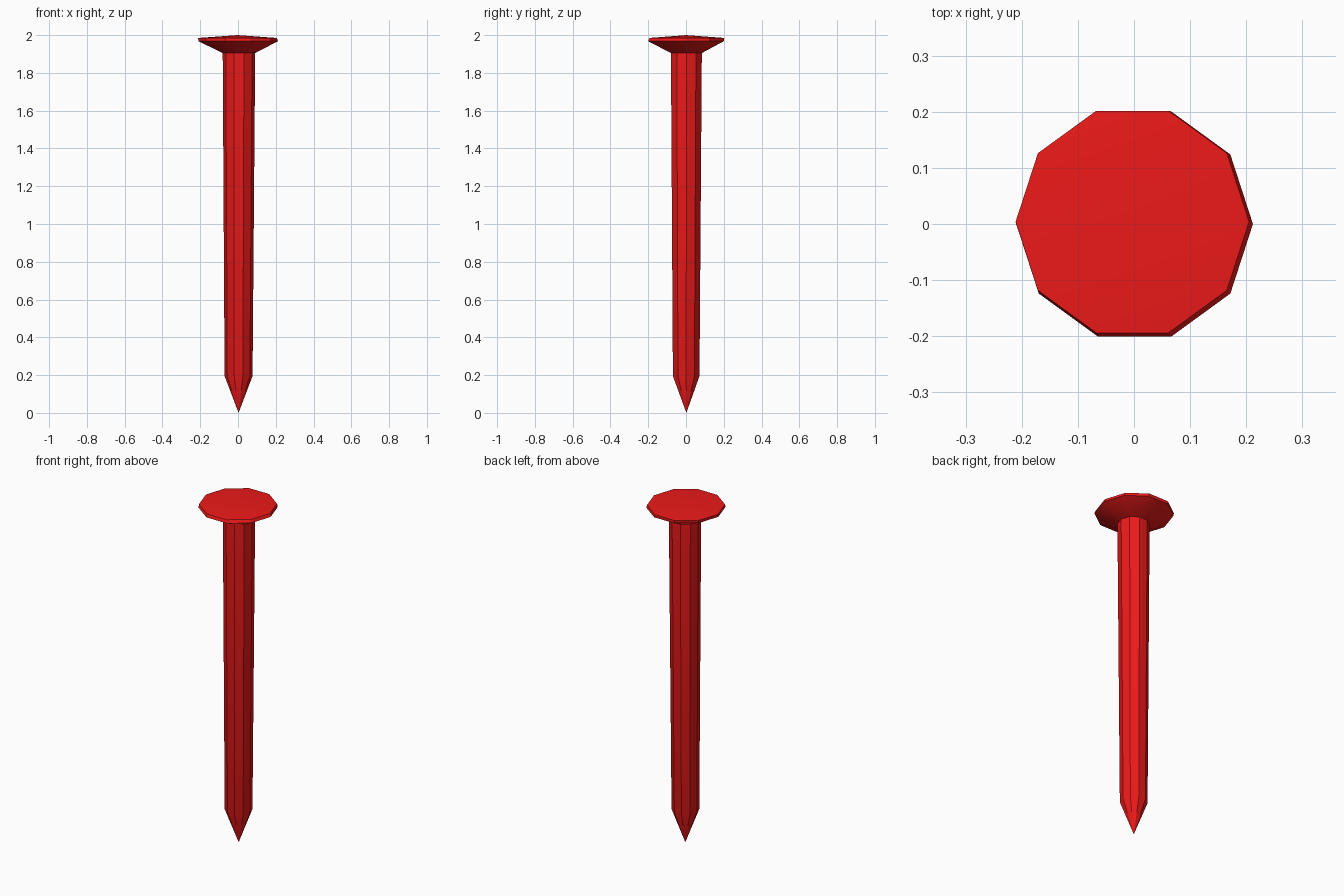
import bpy, bmesh, math

if "Cube" in bpy.data.objects:
    bpy.data.objects.remove(bpy.data.objects["Cube"])

SIDES = 10

red = bpy.data.materials.new("red")
red.diffuse_color = (0.85, 0.01, 0.01, 1)
red.use_nodes = True
red.node_tree.nodes["Principled BSDF"].inputs["Base Color"].default_value = red.diffuse_color


def loft(name, rings):
    """Skin ten-sided rings given as (x, y, z, radius); radius 0 is a point."""
    bm = bmesh.new()
    loops = []
    for x, y, z, r in rings:
        n = SIDES if r else 1
        loops.append([bm.verts.new((x + r * math.cos(math.tau * i / SIDES),
                                    y + r * math.sin(math.tau * i / SIDES), z))
                      for i in range(n)])
    for a, b in zip(loops, loops[1:]):
        for i in range(SIDES):
            j = (i + 1) % SIDES
            quad = [a[i % len(a)], a[j % len(a)], b[j % len(b)], b[i % len(b)]]
            bm.faces.new(list(dict.fromkeys(quad)))
    for end in (loops[0], loops[-1]):
        if len(end) > 1:
            bm.faces.new(end)
    bmesh.ops.recalc_face_normals(bm, faces=bm.faces)
    mesh = bpy.data.meshes.new(name)
    bm.to_mesh(mesh)
    bm.free()
    mesh.materials.append(red)
    obj = bpy.data.objects.new(name, mesh)
    bpy.context.collection.objects.link(obj)
    bpy.ops.object.select_all(action='DESELECT')
    obj.select_set(True)
    bpy.context.view_layer.objects.active = obj
    bpy.ops.object.shade_smooth_by_angle(angle=math.radians(30))
    return obj


# Tapered shank with a pointed tip
loft("shank", [(0.003, 0.002, 0, 0),
               (0.003, 0.001, 0.195, 0.074),
               (0.005, 0.002, 1.91, 0.086)])

# Flared head with a thin rim and a slightly domed top
loft("head", [(0.005, 0.002, 1.905, 0.086),
              (0.001, 0, 1.968, 0.211),
              (-0.003, 0.004, 1.985, 0.208),
              (-0.002, 0.002, 2.0, 0)])
